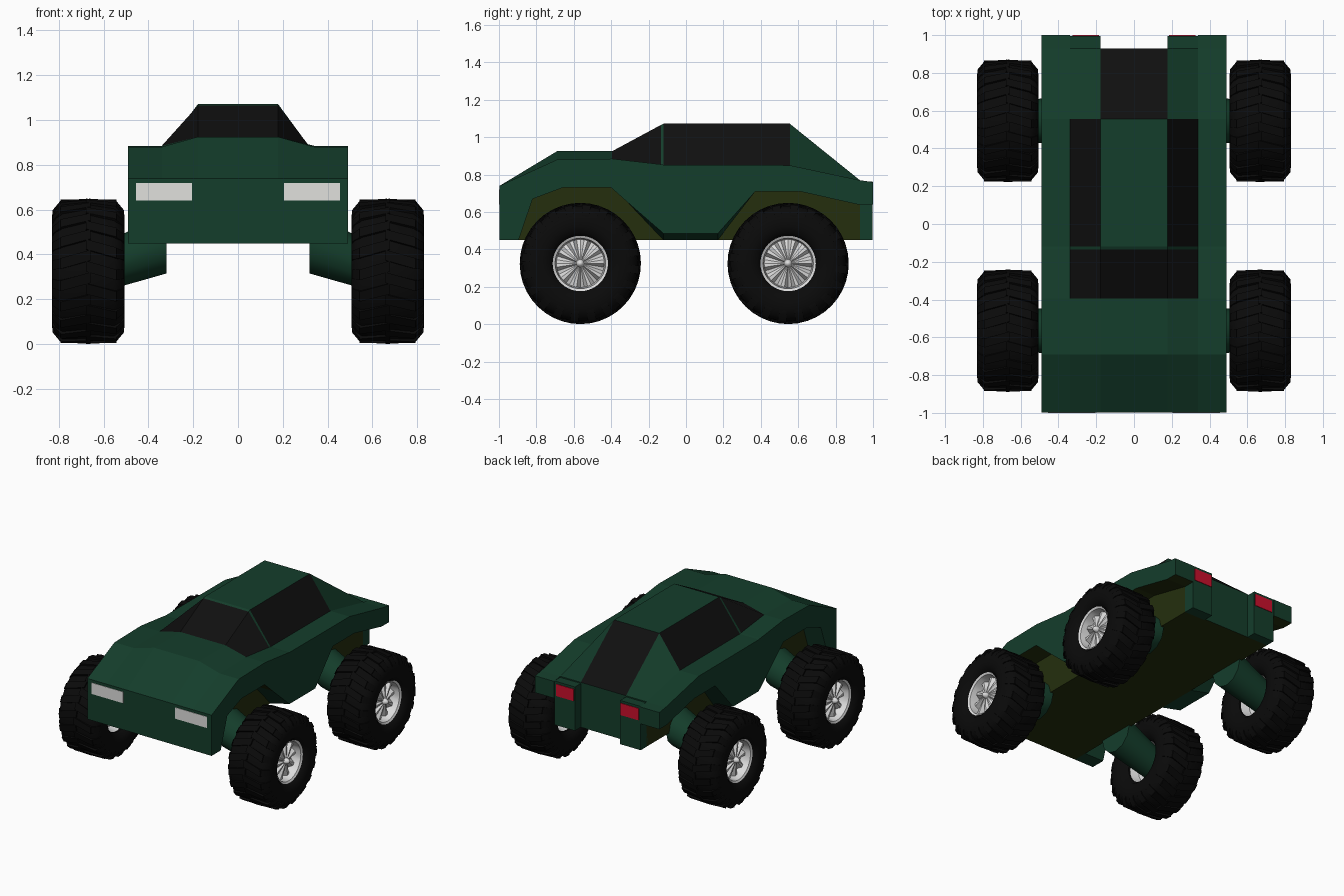
import bpy, bmesh, math
from mathutils import Vector

if "Cube" in bpy.data.objects:
    bpy.data.objects.remove(bpy.data.objects["Cube"])


def material(name, rgb):
    m = bpy.data.materials.new(name)
    m.diffuse_color = (*rgb, 1)
    m.use_nodes = True
    m.node_tree.nodes["Principled BSDF"].inputs["Base Color"].default_value = m.diffuse_color
    return m


GREEN = material("body green", (0.007, 0.047, 0.024))
OLIVE = material("dark olive", (0.018, 0.028, 0.004))
GLASS = material("window black", (0.005, 0.005, 0.005))
RUBBER = material("tyre black", (0.003, 0.003, 0.003))
SILVER = material("silver", (0.72, 0.72, 0.72))
LAMP = material("lamp white", (0.75, 0.75, 0.73))
RED = material("tail red", (0.6, 0.005, 0.025))


def build(name, verts, faces, mats, index=None, smooth=None):
    me = bpy.data.meshes.new(name)
    me.from_pydata([tuple(v) for v in verts], [], faces)
    for m in mats:
        me.materials.append(m)
    if index:
        me.polygons.foreach_set("material_index", index)
    bm = bmesh.new()
    bm.from_mesh(me)
    bmesh.ops.recalc_face_normals(bm, faces=bm.faces)
    bm.to_mesh(me)
    bm.free()
    ob = bpy.data.objects.new(name, me)
    bpy.context.collection.objects.link(ob)
    if smooth:
        bpy.ops.object.select_all(action='DESELECT')
        ob.select_set(True)
        bpy.context.view_layer.objects.active = ob
        bpy.ops.object.shade_smooth_by_angle(angle=math.radians(smooth))
    return ob


BOX = [(0, 1, 3, 2), (4, 6, 7, 5), (0, 4, 5, 1), (2, 3, 7, 6), (0, 2, 6, 4), (1, 5, 7, 3)]


def box(name, xr, yr, zr, mat):
    return build(name, [(x, y, z) for x in xr for y in yr for z in zr], BOX, [mat])


def revolve(name, profile, n, centre, side, mat, wave=None, smooth=40, extra=None):
    """Spin (offset, radius) points about the wheel axle; wave shifts odd spokes inward."""
    cx, cy, cz = centre
    verts, faces = [], []
    m = len(profile)
    for k in range(n):
        a = 2 * math.pi * k / n
        for j, (u, r) in enumerate(profile):
            if wave and j in wave and k % 4 > 1:
                u -= wave[j]
            verts.append((side * (cx + u), cy + r * math.cos(a), cz + r * math.sin(a)))
    for k in range(n):
        for j in range(m - 1):
            p, q = k * m + j, (k + 1) % n * m + j
            faces.append((p, p + 1, q + 1, q))
    if extra:
        for pts in extra:
            b = len(verts)
            verts += [(side * (cx + u), cy + r * math.cos(a), cz + r * math.sin(a)) for u, r, a in pts]
            faces += [tuple(b + i for i in f) for f in BOX]
    return build(name, verts, faces, [mat], smooth=smooth)


# Central body: y stations with height over the middle and at the shoulder
stations = [(-0.997, .74, .74), (-.69, .925, .88), (-.395, .925, .885), (-.135, 1.065, .855),
            (-.12, 1.072, .852), (.555, 1.072, .85), (.93, .77, .77)]
SILL = 0.45
verts, faces, index = [], [], []
for y, zi, zo in stations:
    verts += [(-.34, y, zo), (-.178, y, zi), (.178, y, zi), (.34, y, zo)]
n = len(stations)
for i in range(n - 1):
    for c in range(3):
        a = i * 4 + c
        faces.append((a, a + 1, a + 5, a + 4))
        glass = i == 2 or (i == 4 and c != 1) or (i == 5 and c == 1)
        index.append(2 if glass else 0)
b = len(verts)
verts += [(x, y, SILL) for y in (-.997, .93) for x in (-.34, .34)]
last = (n - 1) * 4
faces += [(0, 1, 2, 3, b + 1, b), (last, last + 1, last + 2, last + 3, b + 3, b + 2),
          tuple(range(0, n * 4, 4)) + (b + 2, b), tuple(range(3, n * 4, 4)) + (b + 3, b + 1),
          (b, b + 1, b + 3, b + 2)]
index += [0, 0, 1, 1, 1]
build("cabin_and_hood", verts, faces, [GREEN, OLIVE, GLASS], index)

# Fenders: side profile with wheel arches, undersides olive
top = [(y, zo) for y, zi, zo in stations] + [(1.0, .76)]
under = [(1.0, .64), (.92, .64), (.61, .71), (.37, .71), (.17, .485), (-.12, .485), (-.31, .65),
         (-.40, .73), (-.66, .73), (-.82, .67), (-.895, SILL), (-.997, SILL)]
outline = top + under
for side, label in ((1, "left"), (-1, "right")):
    m = len(outline)
    verts = [(side * .49, y, z) for y, z in outline]
    verts += [(side * .34, y, SILL if z == .485 else z) for y, z in outline]
    faces = [tuple(range(m)), tuple(range(m, 2 * m))]
    index = [0, 0]
    for i in range(m):
        j = (i + 1) % m
        faces.append((i, j, j + m, i + m))
        mid = (outline[i][1] + outline[j][1]) / 2
        index.append(1 if len(top) <= i < m - 1 and mid > .62 else 0)
    build(label + "_fender", verts, faces, [GREEN, OLIVE], index)

    # Rear pods with tail lamps, and headlamps
    xs = sorted((side * .178, side * .34))
    box(label + "_rear_pod", xs, (.92, .996), (SILL, .762), GREEN)
    box(label + "_tail_lamp", sorted((side * .185, side * .325)), (.994, 1.0), (.66, .745), RED)
    box(label + "_headlamp", sorted((side * .205, side * .455)), (-1.0, -.994), (.64, .72), LAMP)

# Wheels: tyre with staggered lugs, dished spoked rim, hub and axle arm
tyre = [(-.12, .142), (-.15, .165), (-.162, .20), (-.162, .25), (-.145, .285), (-.115, .308), (0, .314),
        (.115, .308), (.145, .285), (.162, .25), (.162, .20), (.15, .165), (.12, .142), (-.12, .142)]
lugs = []
COUNT = 20
for k in range(COUNT):
    for s in (-1, 1):
        a = 2 * math.pi * (k + (.5 if s > 0 else 0)) / COUNT
        pts = []
        for u, r0, r1, turn in ((-.01, .30, .324, -.07), (.125, .29, .320, .05)):
            for r in (r0, r1):
                for w in (-.075, .075):
                    pts.append((s * u, r, a + turn + w))
        lugs.append(pts)
        # shoulder end of the lug
        pts = []
        for u, r0, r1 in ((.12, .28, .320), (.160, .245, .272)):
            for r in (r0, r1):
                for w in (-.075, .075):
                    pts.append((s * u, r, a + .05 + w))
        lugs.append(pts)
rim = [(-.12, .146), (-.05, .125), (-.03, .02), (-.03, 0)]
rim_out = [(.135, .148), (.128, .135), (.09, .128), (.105, .03), (.105, 0)]
for side, sname in ((1, "left"), (-1, "right")):
    for cy, ename in ((-.565, "front"), (.546, "rear")):
        name = ename + "_" + sname
        centre = (.668, cy, .325)
        revolve(name + "_tyre", tyre, 40, centre, side, RUBBER, extra=lugs)
        revolve(name + "_rim", rim_out, 40, centre, side, SILVER, wave={2: .03, 3: .008}, smooth=15)
        revolve(name + "_rim_back", rim, 40, centre, side, SILVER, smooth=30)
        hub = [(.10 + .035 * math.sin(t * math.pi / 10), .022 * math.cos(t * math.pi / 10))
               for t in range(6)]
        revolve(name + "_hub", hub, 16, centre, side, SILVER)
        # Tilted arm from the body down to the wheel centre
        verts = []
        for x, z, r in ((.32, .45, .135), (.62, .335, .105)):
            for k in range(12):
                a = 2 * math.pi * k / 12
                verts.append((side * x, cy + r * math.cos(a), z + r * math.sin(a)))
        faces = [(k, (k + 1) % 12, (k + 1) % 12 + 12, k + 12) for k in range(12)]
        faces += [tuple(range(12)), tuple(range(12, 24))]
        build(name + "_axle_arm", verts, faces, [GREEN], smooth=40)
